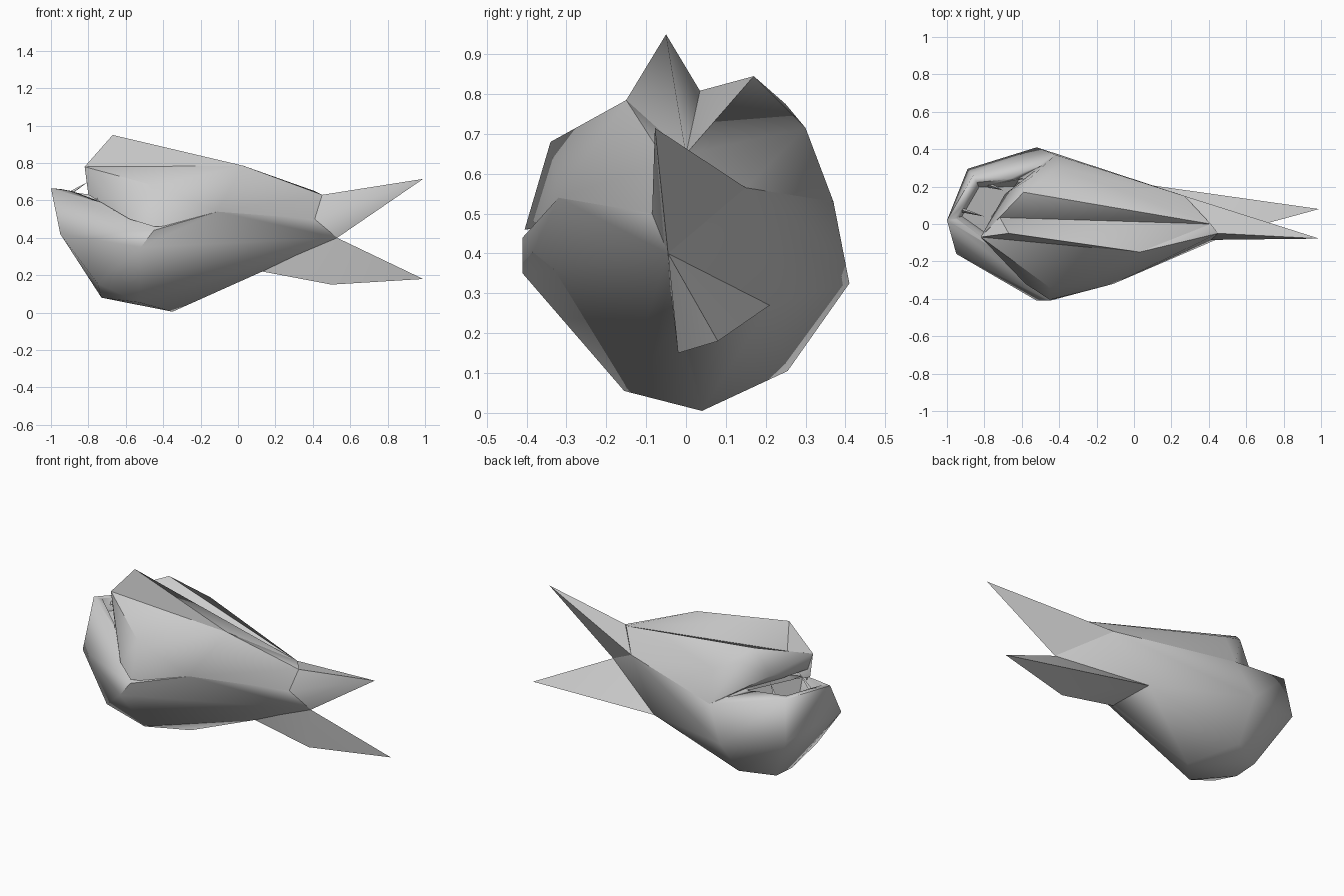
import bpy
import bmesh
import math
from mathutils import Vector

default_cube = bpy.data.objects.get("Cube")
if default_cube:
    bpy.data.objects.remove(default_cube, do_unlink=True)


def make_material(name, value):
    material = bpy.data.materials.new(name)
    material.use_nodes = True
    colour = (value, value, value, 1)
    material.diffuse_color = colour
    shader = material.node_tree.nodes["Principled BSDF"]
    shader.inputs["Base Color"].default_value = colour
    shader.inputs["Roughness"].default_value = 0.8
    return material


grey = make_material("plain_grey", 0.6)


def make_object(name, bm, smooth_angle=None):
    """Turn a bmesh into a named grey object, optionally smooth shaded."""
    bmesh.ops.recalc_face_normals(bm, faces=bm.faces)
    mesh = bpy.data.meshes.new(name)
    bm.to_mesh(mesh)
    bm.free()
    mesh.materials.append(grey)
    obj = bpy.data.objects.new(name, mesh)
    bpy.context.scene.collection.objects.link(obj)
    if smooth_angle:
        bpy.ops.object.select_all(action="DESELECT")
        obj.select_set(True)
        bpy.context.view_layer.objects.active = obj
        bpy.ops.object.shade_smooth_by_angle(angle=math.radians(smooth_angle))
    return obj


def make_hull(name, corners, smooth_angle=50):
    """Wrap a faceted skin around a few corner points."""
    bm = bmesh.new()
    for corner in corners:
        bm.verts.new(corner)
    result = bmesh.ops.convex_hull(bm, input=bm.verts)
    unused = [v for v in result["geom_interior"] + result["geom_unused"]
              if isinstance(v, bmesh.types.BMVert)]
    bmesh.ops.delete(bm, geom=list(set(unused)), context="VERTS")
    return make_object(name, bm, smooth_angle)


def make_tooth(name, base, tip, radius=0.016):
    """A slim three-sided spike from base to tip."""
    base, tip = Vector(base), Vector(tip)
    axis = tip - base
    bm = bmesh.new()
    bmesh.ops.create_cone(bm, cap_ends=True, segments=3, radius1=radius,
                          radius2=0, depth=axis.length)
    turn = axis.to_track_quat("Z", "Y").to_matrix().to_4x4()
    bmesh.ops.transform(bm, matrix=turn, verts=bm.verts)
    bmesh.ops.translate(bm, vec=(base + tip) / 2, verts=bm.verts)
    return make_object(name, bm)


# Points shared by neighbouring parts
lip_front = (-.82, -.07, .78)
lip_under = (-.8, -.07, .63)
left_mouth_corner = (-.42, .37, .53)
right_flank = (-.11, -.32, .54)
right_shoulder = (.03, -.15, .785)
valley_front = (-.72, .04, .8)
valley_back = (.41, 0, .65)
tail_notch = (.53, -.045, .4)
tail_side = (.41, -.085, .5)
tail_ridge = (.45, -.05, .63)
upper_fluke_root = (.27, .15, .565)
lower_fluke_root = (.07, .21, .27)
belly_end = (.13, -.02, .22)

# Lower jaw and belly
mouth_rim = [(-1, .02, .665), (-.86, .26, .635), (-.56, .265, .545),
             (-.66, -.22, .52)]
belly = [(-.95, -.16, .42), (-.89, .295, .39), (-.75, -.21, .155),
         (-.73, .01, .08), (-.73, .16, .09), (-.54, .255, .105),
         (-.53, -.155, .055), (-.35, .04, .005), (-.52, .41, .325),
         (-.45, -.41, .44), (-.52, -.41, .35)]
lower_body = make_hull("lower_jaw_and_belly", mouth_rim + belly + [
    left_mouth_corner, right_flank, belly_end, lower_fluke_root,
    upper_fluke_root, tail_notch, tail_side])

# Hollow of the mouth, sunk into the jaw
centre = Vector((-.77, .08, .59))
cavity = []
for corner in mouth_rim:
    offset = Vector(corner) - centre
    cavity.append(centre + offset * .9 + Vector((0, 0, .06)))
    cavity.append(centre + offset * .65 - Vector((0, 0, .05)))
mouth_cutter = make_hull("mouth_cutter", cavity)
mouth_cutter.hide_render = True
mouth_cutter.hide_viewport = True
mouth_cutter.display_type = "WIRE"
cut = lower_body.modifiers.new("mouth_hollow", "BOOLEAN")
cut.object = mouth_cutter
cut.operation = "DIFFERENCE"
cut.solver = "EXACT"

# Right cheek and flank, closing the mouth corner
make_hull("right_cheek_and_flank", [
    lip_front, lip_under, (-.61, -.24, .56), (-.58, -.32, .5),
    (-.45, -.34, .68), (-.45, -.405, .46), right_flank,
    right_shoulder, valley_back, tail_ridge, tail_side,
    (.3, .05, .5), (-.45, .1, .55)])

# Raised crest along the back
make_hull("back_crest", [
    (-.67, -.05, .95), lip_front, right_shoulder,
    valley_front, valley_back, tail_ridge, (-.5, .03, .65)])

# Second, lower hump on the other side of the back
make_hull("left_head_hump", [
    lip_front, (-.79, -.06, .68), valley_front, valley_back,
    (-.59, .17, .845), (-.55, .25, .775), (-.57, .25, .62),
    (-.69, .16, .695), (-.4, .3, .715), left_mouth_corner,
    upper_fluke_root, tail_side, (-.45, -.1, .6)])

# Tail flukes
make_hull("upper_tail_fluke", [
    (.99, -.078, .715), tail_ridge, tail_side, tail_notch,
    upper_fluke_root])
make_hull("lower_tail_fluke", [
    (.99, .08, .18), (.5, -.02, .15), tail_notch, belly_end,
    lower_fluke_root, (.2, -.05, .4)])

# Teeth
teeth = [((-.94, .08, .61), (-.8, .04, .7)),
         ((-.78, .21, .56), (-.7, .18, .67)),
         ((-.74, -.12, .61), (-.76, -.13, .53)),
         ((-.65, -.2, .59), (-.67, -.22, .52))]
for number, (base, tip) in enumerate(teeth, 1):
    make_tooth(f"tooth_{number}", base, tip)
